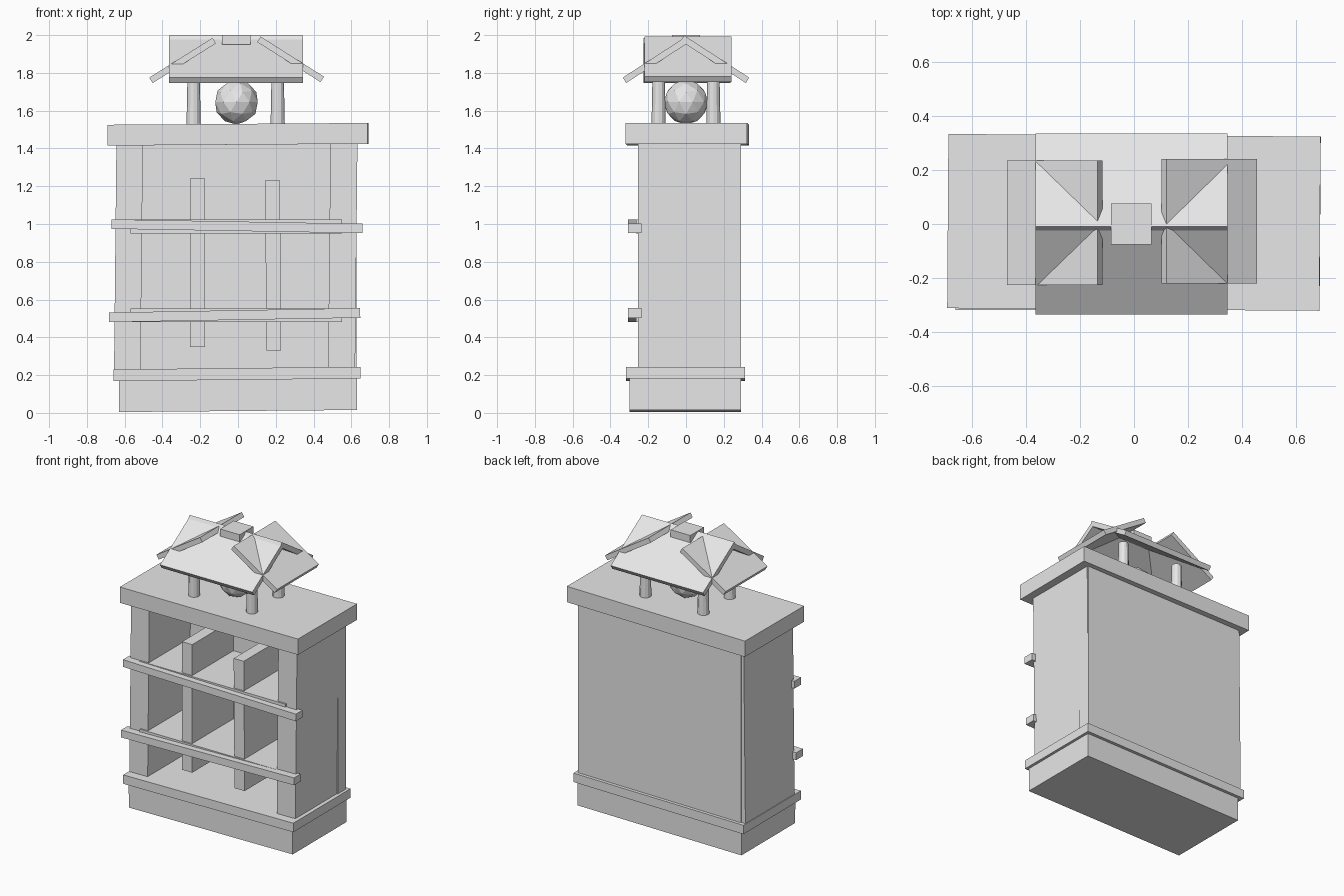
import bpy
from math import radians, hypot, atan2
from mathutils import Matrix, Vector

if "Cube" in bpy.data.objects:
    bpy.data.objects.remove(bpy.data.objects["Cube"], do_unlink=True)

grey = bpy.data.materials.new("plain light grey")
grey.use_nodes = True
grey.diffuse_color = (0.8, 0.8, 0.8, 1)
grey.node_tree.nodes["Principled BSDF"].inputs["Base Color"].default_value = (0.8, 0.8, 0.8, 1)


def finish(name):
    obj = bpy.context.object
    obj.name = name
    obj.data.materials.clear()
    obj.data.materials.append(grey)
    return obj


def box(name, x, y, z, tilt=0, turn=0):
    """Box from axis ranges, tilted about y and turned about z (degrees)."""
    mid = Vector([(a + b) / 2 for a, b in (x, y, z)])
    size = [b - a for a, b in (x, y, z)]
    bpy.ops.mesh.primitive_cube_add(size=1)
    obj = finish(name)
    spin = Matrix.Rotation(radians(turn), 4, 'Z') @ Matrix.Rotation(radians(tilt), 4, 'Y')
    obj.data.transform(Matrix.Translation(mid) @ spin @ Matrix.Diagonal((*size, 1)))
    return obj


def roof_panel(name, high, low, across, turn):
    """Sloping board; high and low are (distance, height) of its top face."""
    run, drop = low[0] - high[0], high[1] - low[1]
    length, thick = hypot(run, drop), 0.034
    bpy.ops.mesh.primitive_cube_add(size=1)
    obj = finish(name)
    width, middle = across[1] - across[0], sum(across) / 2
    board = Matrix.Translation((length / 2, middle, -thick / 2)) @ Matrix.Diagonal((length, width, thick, 1))
    slope = Matrix.Translation((high[0], 0, high[1])) @ Matrix.Rotation(atan2(drop, run), 4, 'Y')
    obj.data.transform(Matrix.Rotation(radians(turn), 4, 'Z') @ slope @ board)
    return obj


# Plinth, moulding and top slab
box("base", (-0.63, 0.63), (-0.3, 0.29), (0.01, 0.2), -0.5)
box("base_moulding", (-0.66, 0.648), (-0.318, 0.312), (0.175, 0.237), -0.6)
box("top_slab", (-0.688, 0.688), (-0.316, 0.328), (1.42, 1.53), -0.4, -0.4)

# Cabinet carcass
box("right_wall", (-0.65, -0.51), (-0.255, 0.285), (0.19, 1.45), 0.6)
box("left_wall", (0.483, 0.626), (-0.255, 0.285), (0.19, 1.45), 0.6)
box("back_panel", (-0.627, 0.627), (0.2, 0.29), (0.19, 1.45))

# Shelves with a crooked rail in front of each
box("upper_shelf", (-0.57, 0.55), (-0.265, 0.23), (0.95, 1.025))
box("lower_shelf", (-0.57, 0.55), (-0.265, 0.23), (0.48, 0.552))
box("upper_rail", (-0.67, 0.66), (-0.308, -0.235), (0.963, 1.013), 1.0)
box("lower_rail", (-0.683, 0.647), (-0.308, -0.235), (0.492, 0.543), -1.0)

# Upright dividers
box("right_divider", (-0.253, -0.175), (-0.253, 0.23), (0.35, 1.24))
box("left_divider", (0.147, 0.225), (-0.253, 0.23), (0.33, 1.23), -0.4)

# Pavilion posts and ball
for side, x in (("right", -0.235), ("left", 0.21)):
    for end, y in (("front", -0.145), ("back", 0.145)):
        bpy.ops.mesh.primitive_cone_add(vertices=12, radius1=0.038, radius2=0.032,
                                        depth=0.3, location=(x, y, 1.66))
        finish(f"{end}_{side}_post")
bpy.ops.mesh.primitive_ico_sphere_add(subdivisions=2, radius=0.118, location=(-0.008, 0, 1.645))
finish("ball")

# Crossing roof boards and the cap block
roof_panel("front_roof", (0, 1.992), (0.335, 1.775), (-0.365, 0.345), -90)
roof_panel("back_roof", (-0.01, 1.998), (0.335, 1.775), (-0.345, 0.365), 90)
roof_panel("left_roof", (0.12, 1.992), (0.455, 1.78), (-0.22, 0.24), 0)
roof_panel("right_roof", (0.135, 1.985), (0.47, 1.775), (-0.235, 0.225), 180)
box("roof_cap", (-0.085, 0.065), (-0.075, 0.075), (1.95, 2.0))
